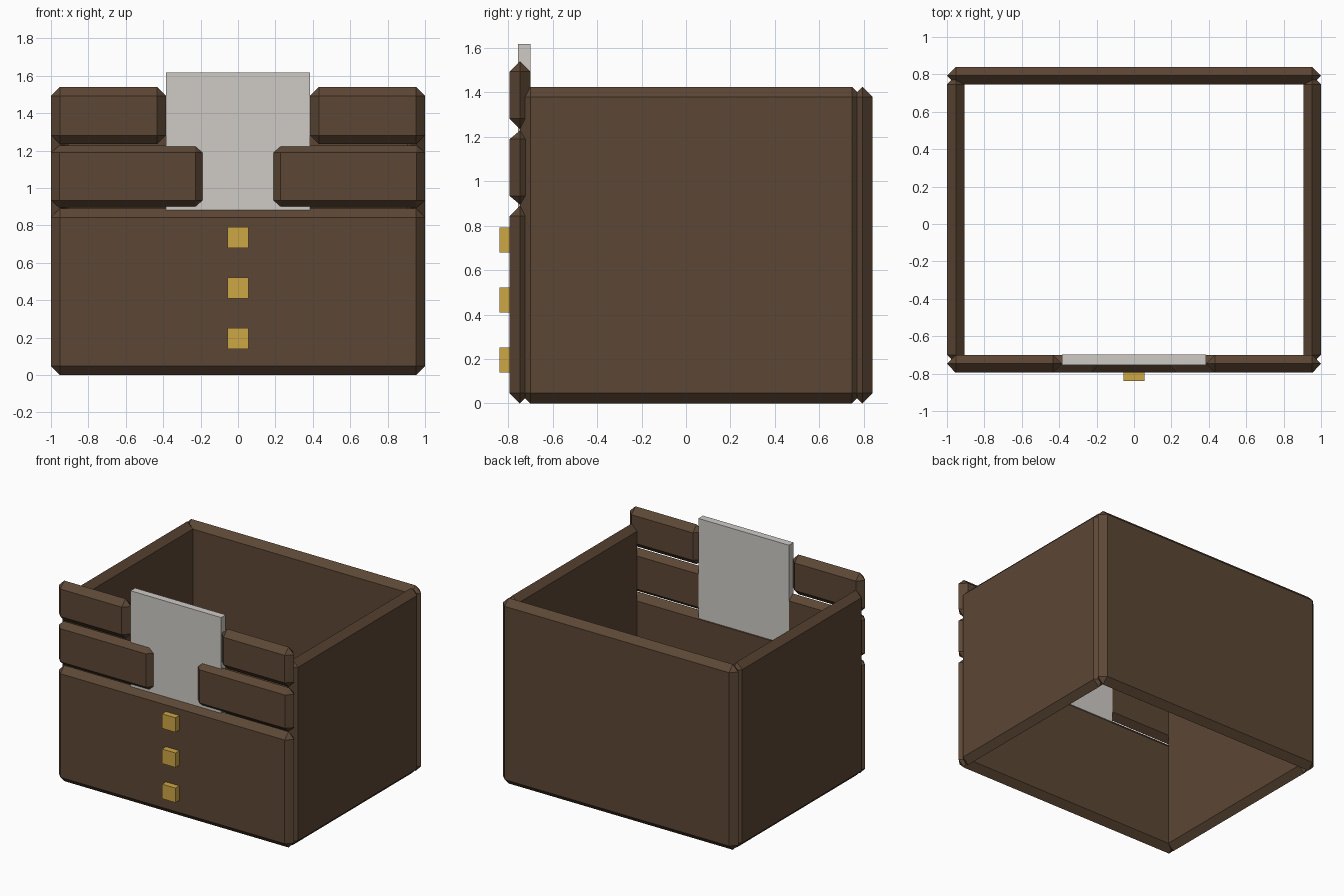
import bpy, bmesh
from itertools import product

if "Cube" in bpy.data.objects:
    bpy.data.objects.remove(bpy.data.objects["Cube"])


def material(name, rgb):
    lin = [((c / 255 + 0.055) / 1.055) ** 2.4 for c in rgb]
    m = bpy.data.materials.new(name)
    m.diffuse_color = (*lin, 1)
    m.use_nodes = True
    m.node_tree.nodes["Principled BSDF"].inputs["Base Color"].default_value = m.diffuse_color
    return m


BROWN = material("brown cloth", (92, 71, 53))
WHITE = material("pale shirt", (207, 203, 198))
GOLD = material("gold", (206, 167, 69))


def finish(name, bm, mat):
    bmesh.ops.recalc_face_normals(bm, faces=bm.faces)
    me = bpy.data.meshes.new(name)
    bm.to_mesh(me)
    bm.free()
    me.materials.append(mat)
    ob = bpy.data.objects.new(name, me)
    bpy.context.collection.objects.link(ob)
    return ob


def block(name, x, y, z, mat, chamfer=None):
    """Box between the given (low, high) ranges, optionally with chamfered edges."""
    bm = bmesh.new()
    mid = [(a + b) / 2 for a, b in (x, y, z)]
    half = [(b - a) / 2 for a, b in (x, y, z)]
    points = set()
    for signs in product((-1, 1), repeat=3):
        for keep in range(3):
            p = []
            for i in range(3):
                inset = chamfer[i] if chamfer and i != keep else 0
                p.append(round(mid[i] + signs[i] * (half[i] - inset), 5))
            points.add(tuple(p))
    for p in sorted(points):
        bm.verts.new(p)
    bmesh.ops.convex_hull(bm, input=bm.verts)
    bmesh.ops.dissolve_limit(bm, angle_limit=0.01, verts=bm.verts, edges=bm.edges)
    return finish(name, bm, mat)


C = 0.047
T = 2 * C
EVEN = (C, C, C)
FRONT = (-0.794, -0.794 + T)

# Front and back cloth panels
block("front_panel", (-1, 1), FRONT, (0, 0.89), BROWN, EVEN)
block("back_panel", (-1, 1), (0.84 - T, 0.84), (0, 1.425), BROWN, EVEN)

# Sides and the stepped lapels
for side, s in (("left", -1), ("right", 1)):
    def span(a, b):
        return tuple(sorted((s * a, s * b)))
    block(side + "_panel", span(1 - T, 1), (-0.747, 0.793), (0, 1.425), BROWN, EVEN)
    block(side + "_lower_lapel", span(0.182, 1), FRONT, (0.895, 1.228), BROWN, (0.045, C, 0.039))
    block(side + "_upper_lapel", span(0.385, 1), FRONT, (1.235, 1.54), BROWN, EVEN)

# Shirt plate behind the lapels
block("shirt", (-0.385, 0.385), (-0.755, -0.699), (0.85, 1.617), WHITE)

# Buttons
for i in range(3):
    z = 0.14 + 0.27 * i
    block(f"button_{i + 1}", (-0.057, 0.057), (-0.84, -0.785), (z, z + 0.112), GOLD)
